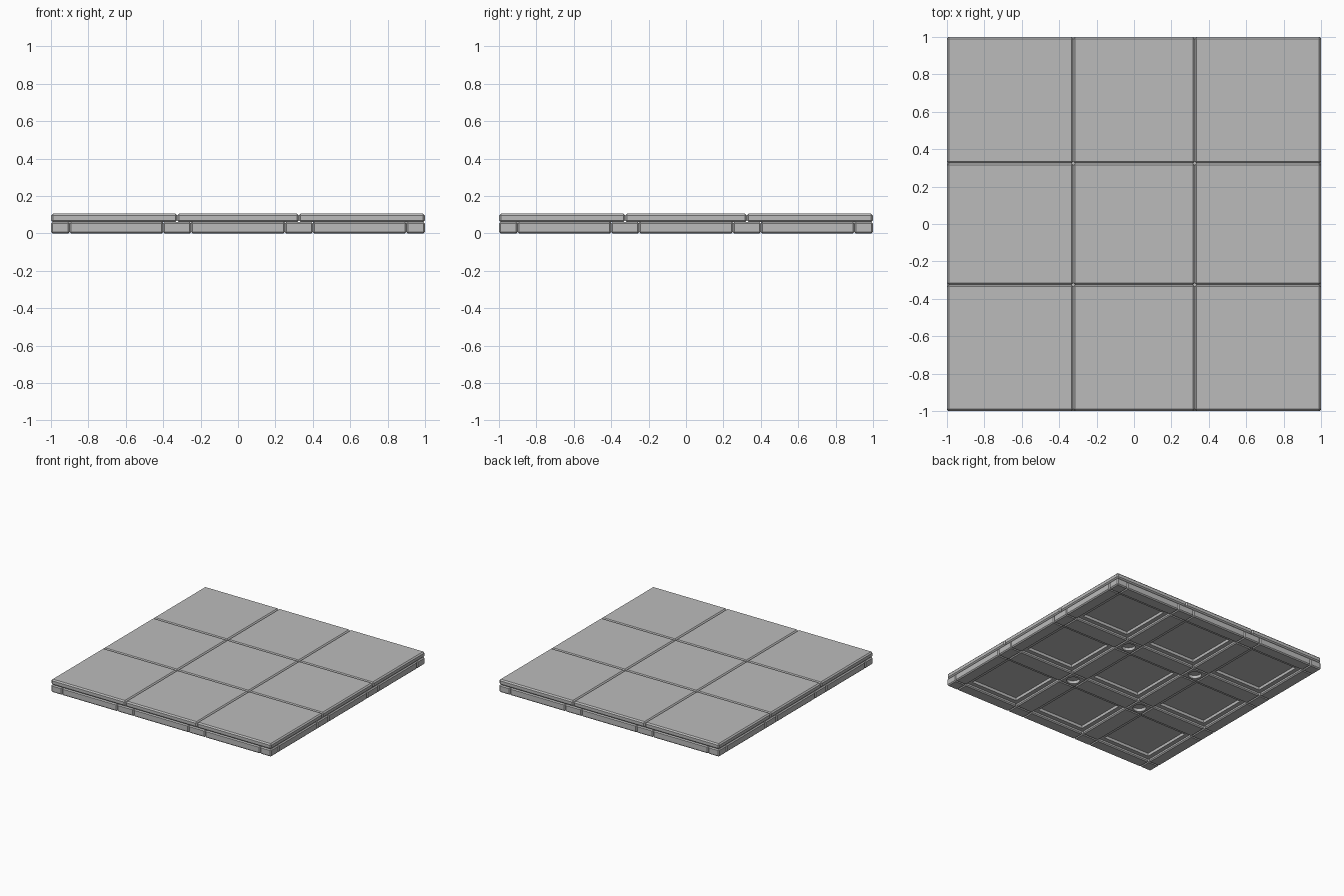
import bpy
import bmesh
from mathutils import Matrix

if "Cube" in bpy.data.objects:
    bpy.data.objects.remove(bpy.data.objects["Cube"], do_unlink=True)

stone = bpy.data.materials.new("stone grey")
stone.use_nodes = True
GREY = (0.5, 0.5, 0.5, 1)
stone.diffuse_color = GREY
stone.node_tree.nodes["Principled BSDF"].inputs["Base Color"].default_value = GREY


def finish(bm, name):
    mesh = bpy.data.meshes.new(name)
    bm.to_mesh(mesh)
    bm.free()
    mesh.materials.append(stone)
    obj = bpy.data.objects.new(name, mesh)
    bpy.context.collection.objects.link(obj)
    return obj


def block(name, xs, ys, zs, chamfer, recess=None):
    """Chamfered box between pairs of limits, with an optional (margin, depth) underside recess."""
    bm = bmesh.new()
    bmesh.ops.create_cube(bm, size=1)
    for v in bm.verts:
        v.co = [lim[1] if c > 0 else lim[0] for c, lim in zip(v.co, (xs, ys, zs))]
    if chamfer:
        bmesh.ops.bevel(bm, geom=bm.edges[:], offset=chamfer, segments=1,
                        affect='EDGES', profile=0.5)
    if recess:
        margin, depth = recess
        bm.normal_update()
        under = min(bm.faces, key=lambda f: f.calc_center_median().z)
        bmesh.ops.inset_region(bm, faces=[under], thickness=margin)
        wall = bmesh.ops.inset_region(bm, faces=[under], thickness=0.001)
        for v in under.verts:
            v.co.z += depth
    return finish(bm, name)


def spans(marks):
    return list(zip(marks, marks[1:]))


# Upper layer: nine chamfered tiles
tile_spans = spans([-1, -0.325, 0.325, 1])
for xs in tile_spans:
    for ys in tile_spans:
        block("top_tile", xs, ys, (0.06, 0.105), 0.01)

# Cutter for the round sockets where the beams cross
bm = bmesh.new()
for x in (-0.325, 0.325):
    for y in (-0.325, 0.325):
        bmesh.ops.create_cone(bm, cap_ends=True, segments=24, radius1=0.05, radius2=0.05,
                              depth=0.05, matrix=Matrix.Translation((x, y, 0)))
cutter = finish(bm, "socket_cutter")
cutter.hide_render = True
cutter.hide_set(True)

# Lower layer: odd bands are coffers, even bands are beams and rim
bands = spans([-1, -0.9, -0.4, -0.25, 0.25, 0.4, 0.9, 1])
for i, xs in enumerate(bands):
    for j, ys in enumerate(bands):
        if i % 2 and j % 2:
            block("coffer_panel", xs, ys, (0.022, 0.06), 0, (0.05, 0.023))
        elif i in (2, 4) and j in (2, 4):
            crossing = block("beam_crossing", xs, ys, (0, 0.06), 0.008)
            cut = crossing.modifiers.new("round socket", 'BOOLEAN')
            cut.object = cutter
            cut.solver = 'EXACT'
        else:
            block("beam", xs, ys, (0, 0.06), 0.008)
